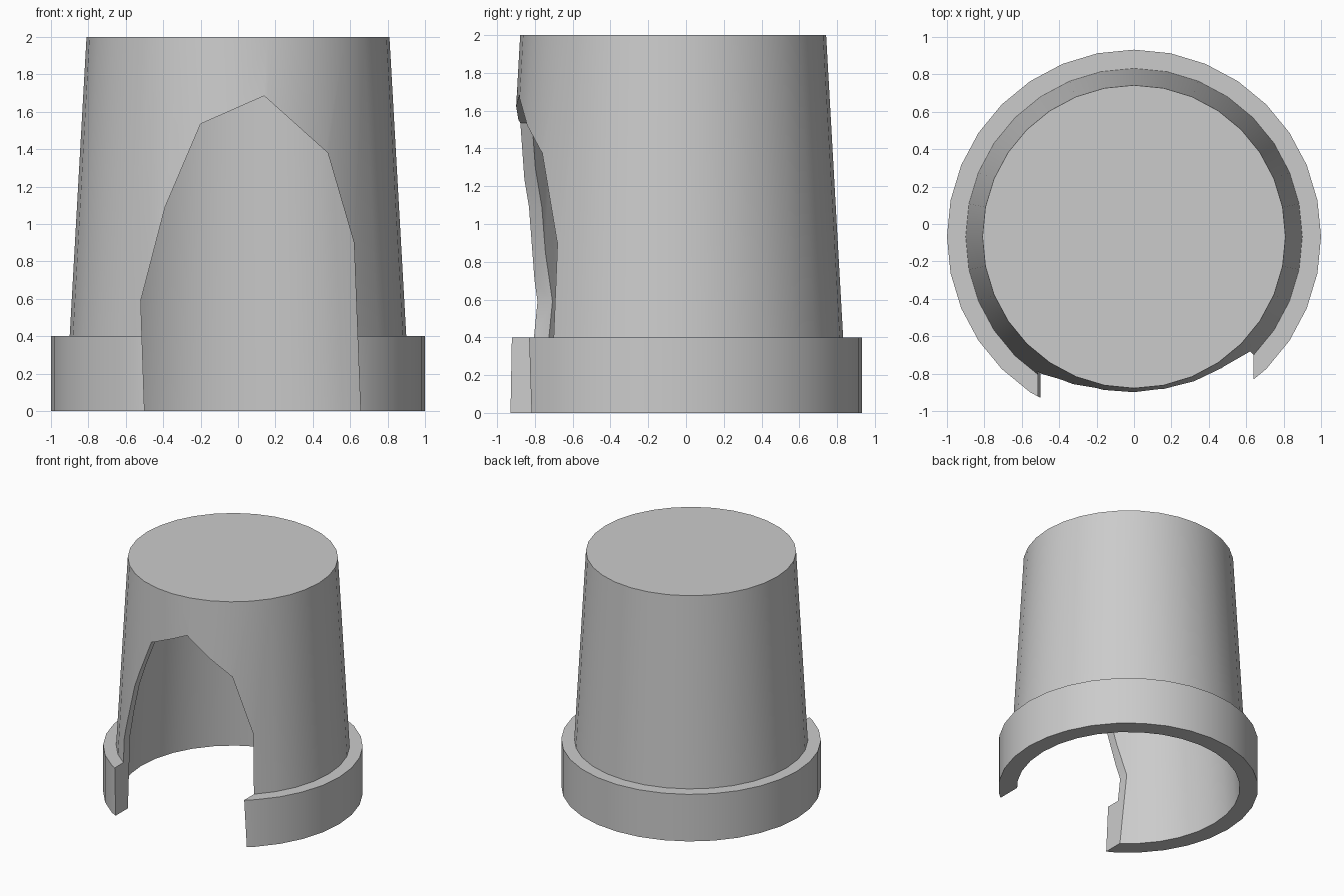
import bpy, bmesh, math

if "Cube" in bpy.data.objects:
    bpy.data.objects.remove(bpy.data.objects["Cube"])

SIDES = 32
CY = -0.068  # the notch removes the frontmost rim, so the axis sits forward


def make_object(name, bm):
    bmesh.ops.recalc_face_normals(bm, faces=bm.faces)
    mesh = bpy.data.meshes.new(name)
    bm.to_mesh(mesh)
    bm.free()
    obj = bpy.data.objects.new(name, mesh)
    bpy.context.collection.objects.link(obj)
    return obj


def lathe(name, profile):
    """Revolve (radius, z) points and cap both ends."""
    bm = bmesh.new()
    rings = []
    for r, z in profile:
        rings.append([bm.verts.new((r * math.sin(i * math.tau / SIDES),
                                    CY + r * math.cos(i * math.tau / SIDES), z))
                      for i in range(SIDES)])
    for a, b in zip(rings, rings[1:]):
        for i in range(SIDES):
            j = (i + 1) % SIDES
            bm.faces.new((a[i], a[j], b[j], b[i]))
    bm.faces.new(rings[0])
    bm.faces.new(rings[-1])
    return make_object(name, bm)


# Upturned bucket: outer top, tapered wall, thick rim, hollow inside
bucket = lathe("bucket_shell", [(0.81, 2.0), (0.9, 0.4), (1.0, 0.4), (1.0, 0.0),
                                (0.86, 0.0), (0.755, 1.93)])

# Ragged doorway cutter, pushed through the front wall only
outline = [(-0.48, -0.4), (-0.5, 0.0), (-0.52, 0.59), (-0.39, 1.09), (-0.2, 1.535),
           (0.14, 1.685), (0.48, 1.38), (0.62, 0.9), (0.655, 0.0), (0.67, -0.4)]
bm = bmesh.new()
face = bm.faces.new([bm.verts.new((x, -1.5, z)) for x, z in outline])
ext = bmesh.ops.extrude_face_region(bm, geom=[face])
bmesh.ops.translate(bm, vec=(0, 1.4, 0),
                    verts=[v for v in ext["geom"] if isinstance(v, bmesh.types.BMVert)])
cutter = make_object("doorway_cutter", bm)
cutter.hide_render = True

# Cut the doorway
mod = bucket.modifiers.new("doorway", 'BOOLEAN')
mod.operation = 'DIFFERENCE'
mod.solver = 'EXACT'
mod.object = cutter
bpy.context.view_layer.objects.active = bucket
bpy.ops.object.select_all(action='DESELECT')
bucket.select_set(True)
bpy.ops.object.modifier_apply(modifier=mod.name)
bpy.data.objects.remove(cutter)

# Smooth round walls, crisp rims and cut edges
bpy.ops.object.shade_smooth_by_angle(angle=math.radians(30))
